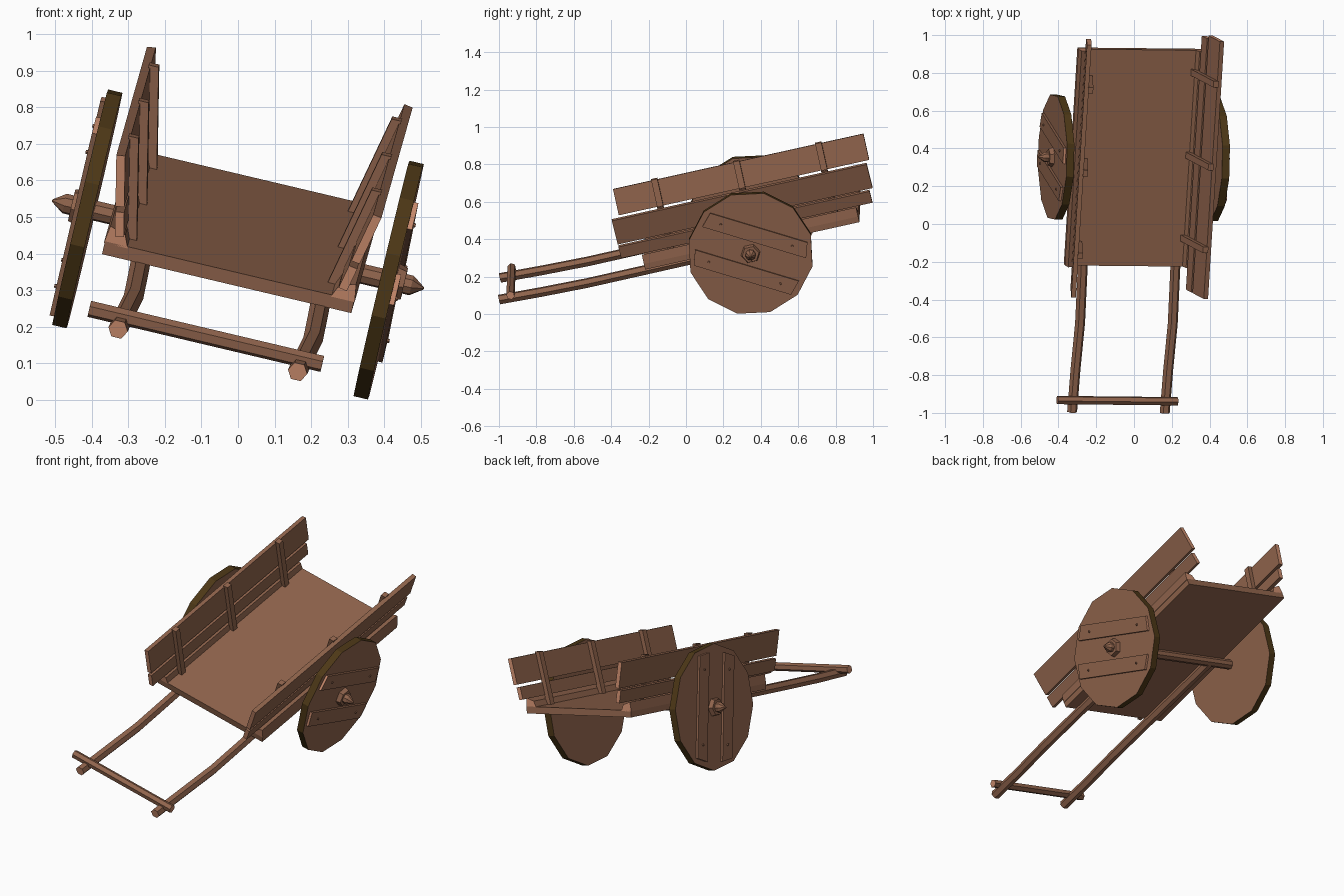
import bpy, bmesh, math
from mathutils import Matrix, Vector

if "Cube" in bpy.data.objects:
    bpy.data.objects.remove(bpy.data.objects["Cube"])

# Tilted frame of the whole cart: origin at the axle centre
X = Vector((0.973, -0.01, -0.23)).normalized()
Y = Vector((0.06, 0.975, 0.216))
Y = (Y - X * Y.dot(X)).normalized()
Z = X.cross(Y)
FRAME = Matrix.Translation((0, 0.35, 0.425)) @ Matrix((X, Y, Z)).transposed().to_4x4()


def material(name, rgb):
    m = bpy.data.materials.new(name)
    m.diffuse_color = (*rgb, 1)
    m.use_nodes = True
    m.node_tree.nodes["Principled BSDF"].inputs["Base Color"].default_value = m.diffuse_color
    return m


WOOD = material("brown wood", (0.28, 0.128, 0.073))
END = material("pale end grain", (0.58, 0.255, 0.15))
TYRE = material("dark rim", (0.072, 0.038, 0.008))


def loft(name, rings, side=WOOD, end=WOOD):
    """Skin a list of rings (cart space) and cap both ends."""
    bm = bmesh.new()
    vs = [[bm.verts.new(p) for p in r] for r in rings]
    n = len(vs[0])
    for a, b in zip(vs, vs[1:]):
        for i in range(n):
            bm.faces.new((a[i], a[(i + 1) % n], b[(i + 1) % n], b[i]))
    for r in (vs[0], vs[-1]):
        bm.faces.new(r).material_index = 1
    bmesh.ops.recalc_face_normals(bm, faces=bm.faces)
    me = bpy.data.meshes.new(name)
    bm.to_mesh(me)
    bm.free()
    me.materials.append(side)
    me.materials.append(end)
    ob = bpy.data.objects.new(name, me)
    ob.matrix_world = FRAME
    bpy.context.collection.objects.link(ob)
    return ob


def ring_x(x, r, n, turn=0.0, cy=0.0, cz=0.0):
    return [Vector((x, cy + r * math.cos(turn + math.tau * i / n),
                    cz + r * math.sin(turn + math.tau * i / n))) for i in range(n)]


def ring_y(c, r, n):
    return [Vector((c[0] + r * math.cos(math.tau * i / n), c[1],
                    c[2] + r * math.sin(math.tau * i / n))) for i in range(n)]


def along_y(name, profile, y0, y1, end=WOOD):
    """Extrude an (x, z) profile along the cart."""
    return loft(name, [[Vector((x, y, z)) for x, z in profile] for y in (y0, y1)], WOOD, end)


# Bed
along_y("bed", [(-0.35, 0.018), (0.35, 0.018), (0.35, 0.055), (-0.35, 0.055)], -0.575, 0.60)

# Axle with pointed tips
loft("axle", [ring_x(x, r, 8) for x, r in
              ((-0.522, 0.003), (-0.487, 0.028), (0.487, 0.028), (0.522, 0.003))])


# Outward leaning sides
def lean(z):
    return 0.3125 + (z - 0.1) * 0.21


for s, side, back in ((-1, "left", 0.685), (1, "right", 0.71)):
    # Wedge rail along the bed edge
    along_y(side + "_rail", [(s * 0.352, 0.05), (s * 0.345, 0.10), (s * 0.30, 0.085), (s * 0.285, 0.05)],
            -0.575, 0.60, END)
    # Planks
    for nm, z0, z1, yb in (("upper", 0.187, 0.327, back), ("lower", 0.105, 0.172, back - 0.02)):
        along_y(side + "_" + nm + "_plank",
                [(s * (lean(z0) - 0.012), z0), (s * (lean(z0) + 0.012), z0 - 0.004),
                 (s * (lean(z1) + 0.012), z1 - 0.004), (s * (lean(z1) - 0.012), z1)],
                -0.688, yb, END)
    # Posts on the inner face
    for i, y in enumerate((-0.44, 0.01, 0.46)):
        yc = y + s * 0.02
        rings = []
        for z in (0.05, 0.335):
            xi, xo = s * (lean(z) - 0.036), s * (lean(z) - 0.008)
            rings.append([Vector(p) for p in ((xi, yc - 0.017, z), (xo, yc - 0.017, z),
                                              (xo, yc + 0.017, z), (xi, yc + 0.017, z))])
        loft(f"{side}_post_{i + 1}", rings)

    # Wheel: twelve-sided disc with a dark edge
    turn = math.radians(5)
    loft(side + "_wheel", [ring_x(s * x, 0.338, 12, turn) for x in (0.403, 0.443)], TYRE, WOOD)
    loft(side + "_hub", [ring_x(s * 0.44, 0.054, 6), ring_x(s * 0.467, 0.046, 6)])

    # Two battens across each wheel, with nails
    ang = math.radians(-30 if s > 0 else 97)
    d = Vector((0, math.cos(ang), math.sin(ang)))
    n = Vector((0, -d.z, d.y))
    for k in (-1, 1):
        rings = []
        for u in (-1, 1):
            ring = []
            for w, x in ((-1, 0.44), (1, 0.44), (1, 0.456), (-1, 0.456)):
                off = k * 0.108 + w * 0.042
                length = 0.29 if w * k < 0 else 0.272
                ring.append(Vector((s * x, 0, 0)) + d * u * length + n * off)
            rings.append(ring)
        loft(f"{side}_batten_{'lower' if k < 0 else 'upper'}", rings, WOOD, END)
        for j, u in enumerate((-0.2, 0.2)):
            c = d * u + n * k * 0.108
            loft(f"{side}_nail_{k}_{j}", [ring_x(s * 0.452, 0.008, 6, 0, c.y, c.z),
                                          ring_x(s * 0.462, 0.005, 6, 0, c.y, c.z)])

    # Handle pole, slightly bowed
    path = [(-1.38, 0.0, 0.008), (-1.15, 0.006, 0.0), (-0.9, 0.016, -0.004),
            (-0.65, 0.012, -0.004), (0.0, 0.0, -0.004)]
    loft(side + "_handle", [ring_y((s * 0.252 + bx, y, z), 0.027, 6) for y, bx, z in path], WOOD, END)

# Crossbar joining the handles
loft("crossbar", [ring_x(x, 0.023, 6, math.pi / 6, -1.312, 0.03) for x in (-0.342, 0.312)], WOOD, END)
